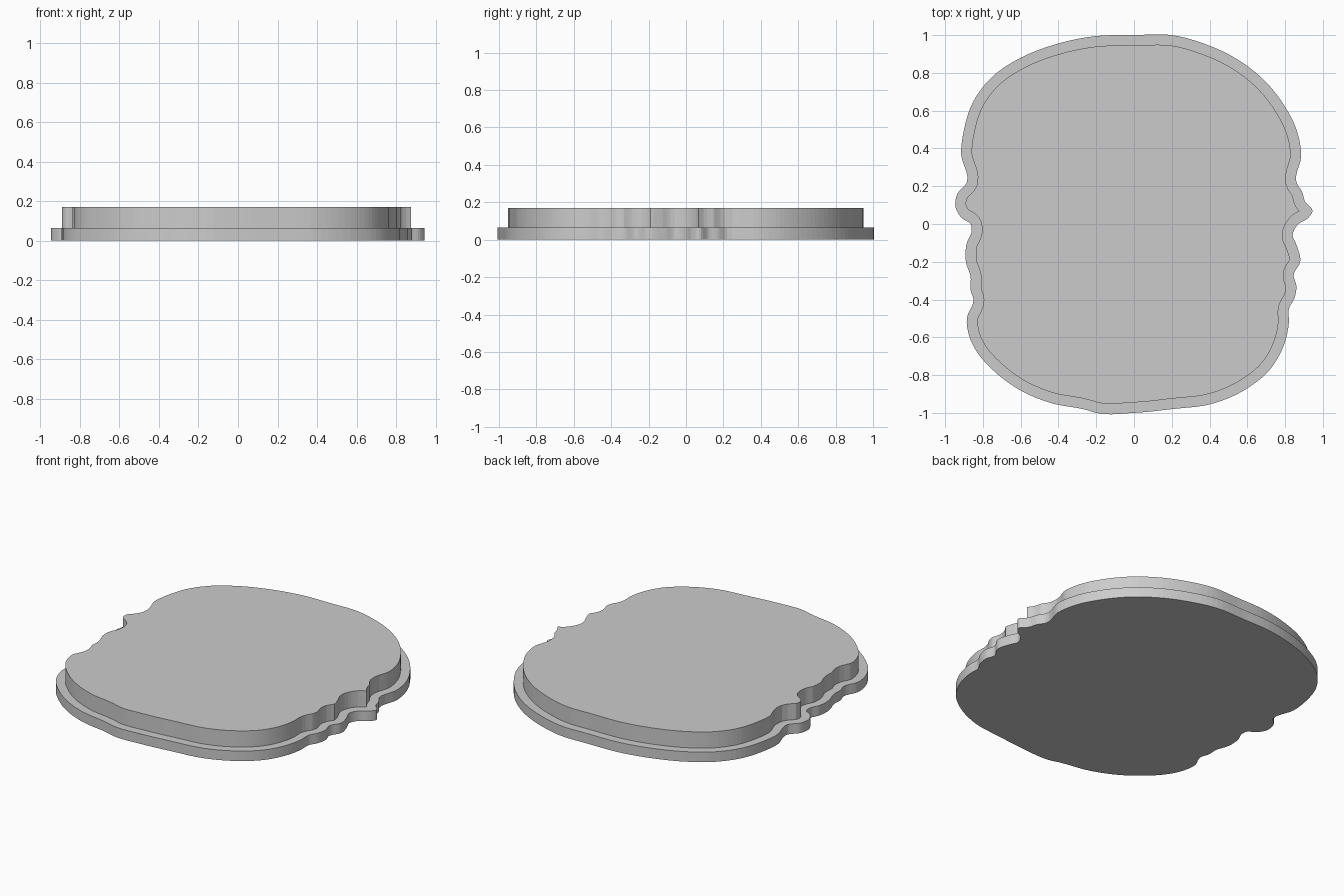
import bpy
import bmesh
from mathutils import Vector

RIM_WIDTH = 0.055
BASE_TOP, PLATE_TOP = 0.065, 0.17

cube = bpy.data.objects.get("Cube")
if cube:
    bpy.data.objects.remove(cube, do_unlink=True)

grey = bpy.data.materials.new("plain grey")
grey.use_nodes = True
colour = (0.6, 0.6, 0.6, 1)
grey.diffuse_color = colour
grey.node_tree.nodes["Principled BSDF"].inputs["Base Color"].default_value = colour

# Outline control points, clockwise from the back: left side, then right side
left_side = [
    (0, 1), (.2, 1), (.37, .955), (.55, .87), (.7, .75), (.8, .62),
    (.86, .5), (.885, .36), (.86, .22), (.89, .17), (.905, .12), (.945, .07),
    (.92, .03), (.87, 0), (.84, -.06), (.86, -.11), (.88, -.2), (.845, -.27),
    (.86, -.33), (.85, -.39), (.82, -.45), (.82, -.52), (.79, -.65),
    (.72, -.77), (.6, -.87), (.42, -.95), (.2, -.98)]
right_side = [
    (0, -1), (-.2, -1), (-.25, -.985), (-.45, -.945), (-.62, -.87),
    (-.75, -.77), (-.83, -.68), (-.87, -.6), (-.885, -.5), (-.85, -.4),
    (-.865, -.35), (-.865, -.28), (-.89, -.2), (-.885, -.1), (-.86, -.04),
    (-.865, 0), (-.91, .03), (-.945, .09), (-.935, .16), (-.885, .22),
    (-.915, .37), (-.9, .5), (-.85, .65), (-.75, .78), (-.6, .88),
    (-.42, .95), (-.2, .995)]


def smooth_loop(controls, steps):
    """Closed curve through the controls, with tangents scaled to spacing."""
    pts = [Vector(p) for p in controls]
    n = len(pts)
    tangents = []
    for i in range(n):
        before, after = pts[i] - pts[i - 1], pts[(i + 1) % n] - pts[i]
        a, b = before.length, after.length
        tangents.append((before / a * b + after / b * a) / (a + b))
    loop = []
    for i in range(n):
        p, q = pts[i], pts[(i + 1) % n]
        span = (q - p).length
        for k in range(steps):
            t = k / steps
            u = 1 - t
            loop.append(p * (u * u * (1 + 2 * t)) + q * (t * t * (3 - 2 * t))
                        + tangents[i] * (span * t * u * u)
                        - tangents[(i + 1) % n] * (span * t * t * u))
    return loop


def inset_loop(loop, distance):
    """Parallel curve inside a clockwise loop, without folded corners."""
    inner = []
    for i, p in enumerate(loop):
        along = (loop[(i + 1) % len(loop)] - loop[i - 1]).normalized()
        moved = p + Vector((along.y, -along.x)) * distance
        if min((moved - q).length for q in loop) > distance * 0.97:
            inner.append(moved)
    return inner


def extrude_outline(name, loop, bottom, top):
    bm = bmesh.new()
    face = bm.faces.new([bm.verts.new((p.x, p.y, bottom)) for p in loop])
    raised = bmesh.ops.extrude_face_region(bm, geom=[face], use_keep_orig=True)
    verts = [v for v in raised["geom"] if isinstance(v, bmesh.types.BMVert)]
    bmesh.ops.translate(bm, verts=verts, vec=(0, 0, top - bottom))
    bmesh.ops.recalc_face_normals(bm, faces=bm.faces)
    mesh = bpy.data.meshes.new(name)
    bm.to_mesh(mesh)
    bm.free()
    mesh.materials.append(grey)
    obj = bpy.data.objects.new(name, mesh)
    bpy.context.collection.objects.link(obj)
    return obj


# Wide base with a narrower raised plate on top
outer = smooth_loop(left_side + right_side, 5)
extrude_outline("base", outer, 0, BASE_TOP)
extrude_outline("raised_plate", inset_loop(outer, RIM_WIDTH), BASE_TOP, PLATE_TOP)
